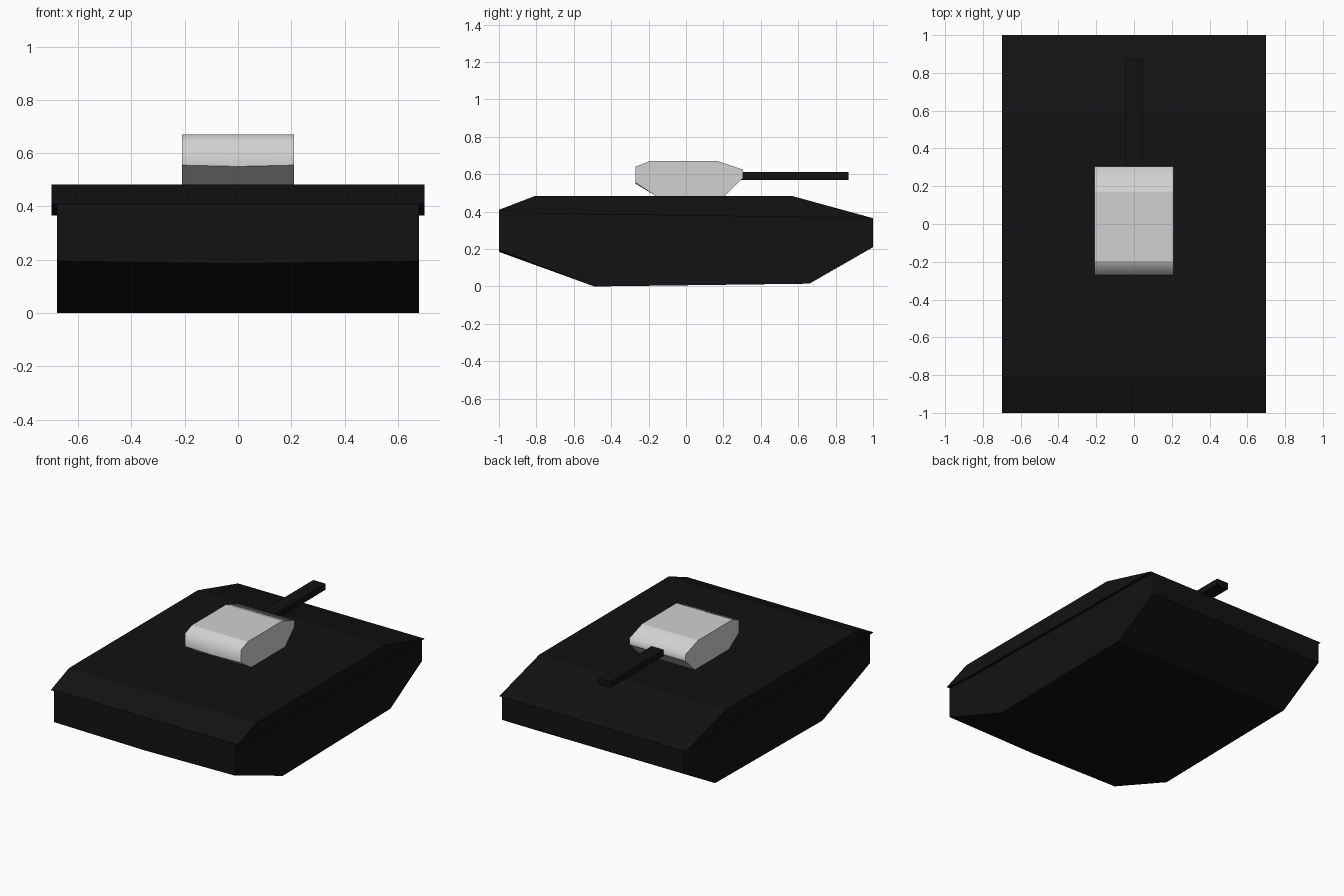
import bpy
import bmesh

if "Cube" in bpy.data.objects:
    bpy.data.objects.remove(bpy.data.objects["Cube"])


def material(name, value):
    mat = bpy.data.materials.new(name)
    mat.diffuse_color = (value, value, value, 1)
    mat.use_nodes = True
    mat.node_tree.nodes["Principled BSDF"].inputs["Base Color"].default_value = mat.diffuse_color
    return mat


black = material("black", 0.006)
grey = material("light grey", 0.64)


def prism(name, profile, x0, x1, mat, soft=(), bow=None):
    """Extrude a (y, z) side profile across x.
    soft: profile corners shaded smooth; bow: corner -> drop at mid width."""
    bm = bmesh.new()
    stations = [x0, (x0 + x1) / 2, x1] if bow else [x0, x1]
    rings = []
    for k, x in enumerate(stations):
        middle = bow and k == 1
        rings.append([bm.verts.new((x, y, z - (bow.get(i, 0) if middle else 0)))
                      for i, (y, z) in enumerate(profile)])
    n = len(profile)
    for a, b in zip(rings, rings[1:]):
        for i in range(n):
            j = (i + 1) % n
            bm.faces.new((a[i], a[j], b[j], b[i]))
    bm.faces.new(rings[0])
    bm.faces.new(rings[-1])
    bmesh.ops.recalc_face_normals(bm, faces=bm.faces)
    # Only the chosen corners (and seams along the width) stay smooth
    for f in bm.faces:
        f.smooth = True
    for e in bm.edges:
        e.smooth = False
    for a, b in zip(rings, rings[1:]):
        for i in soft:
            bm.edges.get((a[i], b[i])).smooth = True
    for ring in rings[1:-1]:
        for i in range(n):
            bm.edges.get((ring[i], ring[(i + 1) % n])).smooth = True
    mesh = bpy.data.meshes.new(name)
    bm.to_mesh(mesh)
    bm.free()
    mesh.materials.append(mat)
    obj = bpy.data.objects.new(name, mesh)
    bpy.context.collection.objects.link(obj)
    return obj


# Hull: wedge-ended slab
hull = [(-1, 0.195), (-1, 0.41), (-0.81, 0.483), (0.57, 0.483),
        (1, 0.365), (1, 0.21), (0.66, 0.015), (-0.49, 0.0)]
prism("hull", hull, -0.68, 0.68, black, bow={0: 0.01})

# Side fenders: narrow lips along the upper hull edge
fender = [(-1, 0.405), (-1, 0.41), (-0.81, 0.483), (0.57, 0.483),
          (1, 0.365), (-0.8, 0.39)]
prism("left_fender", fender, -0.70, -0.68, black)
prism("right_fender", fender, 0.68, 0.70, black)

# Turret: bevelled block resting on the hull
turret = [(-0.27, 0.555), (-0.27, 0.64), (-0.195, 0.67), (0.17, 0.67),
          (0.305, 0.625), (0.305, 0.58), (0.205, 0.483), (-0.16, 0.483)]
prism("turret", turret, -0.21, 0.21, grey, soft=(1, 4), bow={0: 0.005})

# Gun barrel: square bar out of the turret's rear-facing side
barrel = [(0.28, 0.57), (0.28, 0.613), (0.87, 0.613), (0.87, 0.57)]
prism("gun_barrel", barrel, -0.045, 0.045, black)
